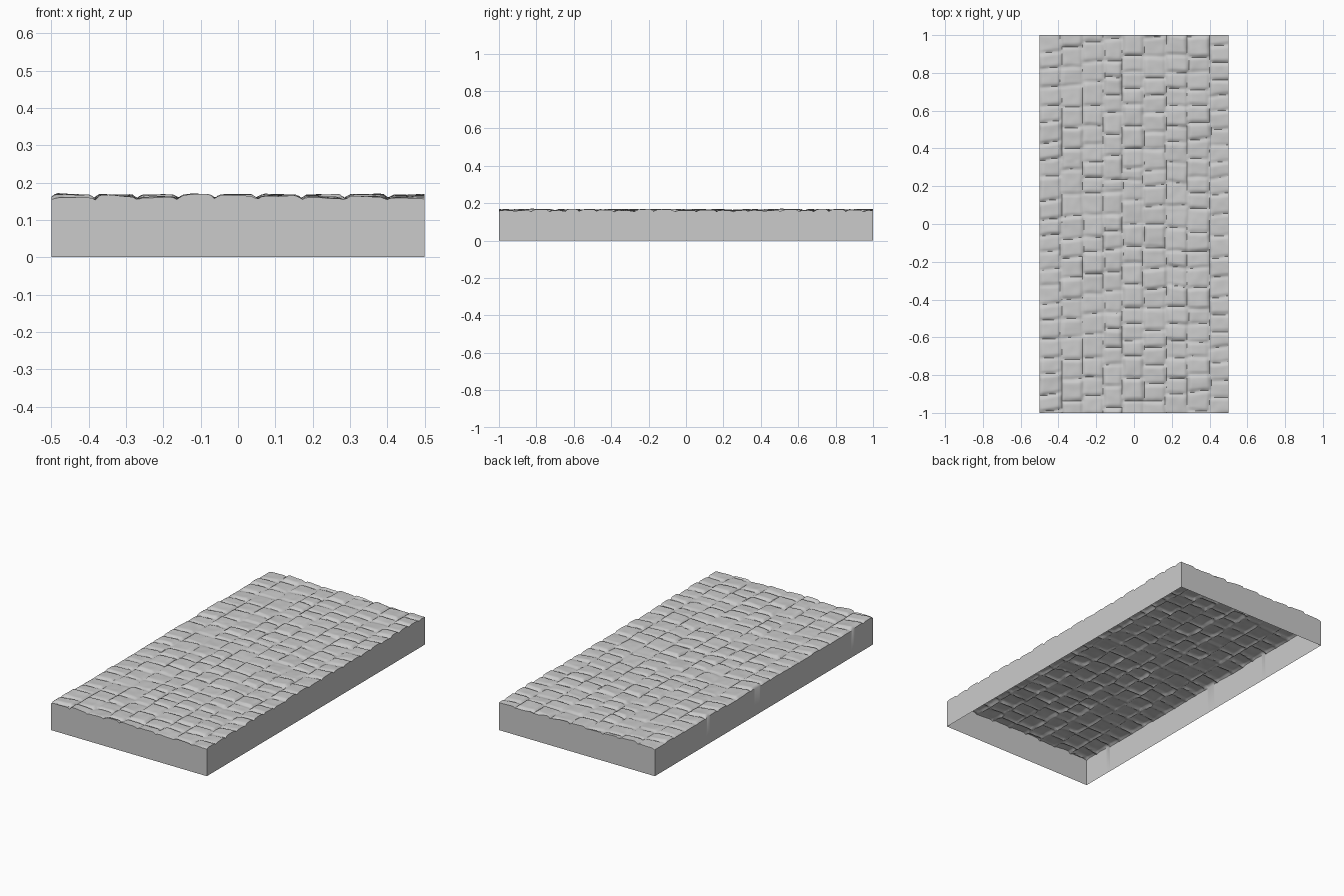
import bpy, bmesh, math, random
from mathutils import Vector, noise

cube = bpy.data.objects.get("Cube")
if cube:
    bpy.data.objects.remove(cube)

random.seed(7)
PERIOD = 4 / 3      # the stone pattern repeats along the path
COLUMNS = [-0.5, -0.385, -0.27, -0.16, -0.06, 0.05, 0.17, 0.285, 0.4, 0.52]
BED = 0.151         # height of the joints between stones

stone_grey = bpy.data.materials.new("stone grey")
stone_grey.use_nodes = True
colour = (0.6, 0.6, 0.6, 1)
stone_grey.diffuse_color = colour
stone_grey.node_tree.nodes["Principled BSDF"].inputs["Base Color"].default_value = colour


def lay_column():
    """Split one column into stones: start, end, rise, tilts and joint slant."""
    cuts = [0.0]
    while cuts[-1] < PERIOD - 0.14:
        cuts.append(cuts[-1] + random.uniform(0.08, 0.125))
    cuts.append(PERIOD)
    shift = random.uniform(0, 0.1)
    stones = [(a, b, random.uniform(0.009, 0.017),
               random.uniform(-0.06, 0.06), random.uniform(-0.06, 0.06))
              for a, b in zip(cuts, cuts[1:])]
    return shift, random.uniform(-0.1, 0.1), stones


columns = [lay_column() for _ in COLUMNS[1:]]


def rounded(distance, width):
    """Rise from a joint to the flat of a stone."""
    t = min(max(distance / width, 0), 1)
    return 1 - (1 - t) ** 2


def height(x, y):
    v = (y + 1) % PERIOD
    # slightly crooked joints
    wobble = noise.noise(Vector((x * 9, v * 9, 2))) * 0.008
    u = min(max(x + wobble, -0.5), 0.515)
    i = next(k for k in range(len(columns)) if u <= COLUMNS[k + 1])
    left, right = COLUMNS[i], COLUMNS[i + 1]
    mid = (left + right) / 2
    shift, slant, stones = columns[i]
    w = (v + shift + slant * (u - mid) + wobble) % PERIOD
    start, end, rise, tilt_x, tilt_y = next(s for s in stones if w <= s[1])
    top = rise + tilt_x * (u - mid) + tilt_y * (w - (start + end) / 2)
    top += noise.noise(Vector((x * 22, v * 22, 5))) * 0.002
    shape = rounded(min(u - left, right - u) + 0.003, 0.022)
    shape *= rounded(min(w - start, end - w) + 0.003, 0.022)
    return min(max(BED + top * shape, 0.148), 0.177)


# Cobbled top surface
bm = bmesh.new()
bmesh.ops.create_grid(bm, x_segments=110, y_segments=220, size=1)
for v in bm.verts:
    v.co.x *= 0.5
    v.co.z = height(v.co.x, v.co.y)

# Straight side walls, open underneath
rim = [e for e in bm.edges if e.is_boundary]
walls = bmesh.ops.extrude_edge_only(bm, edges=rim)["geom"]
for v in walls:
    if isinstance(v, bmesh.types.BMVert):
        v.co.z = 0
bm.normal_update()
for f in bm.faces:
    if abs(f.normal.z) < 0.01:
        if f.normal.dot(f.calc_center_median() * Vector((1, 1, 0))) < 0:
            f.normal_flip()

mesh = bpy.data.meshes.new("cobbled_path")
bm.to_mesh(mesh)
bm.free()
mesh.materials.append(stone_grey)
path = bpy.data.objects.new("cobbled_path", mesh)
bpy.context.collection.objects.link(path)

bpy.ops.object.select_all(action="DESELECT")
path.select_set(True)
bpy.context.view_layer.objects.active = path
bpy.ops.object.shade_smooth_by_angle(angle=math.radians(45))
